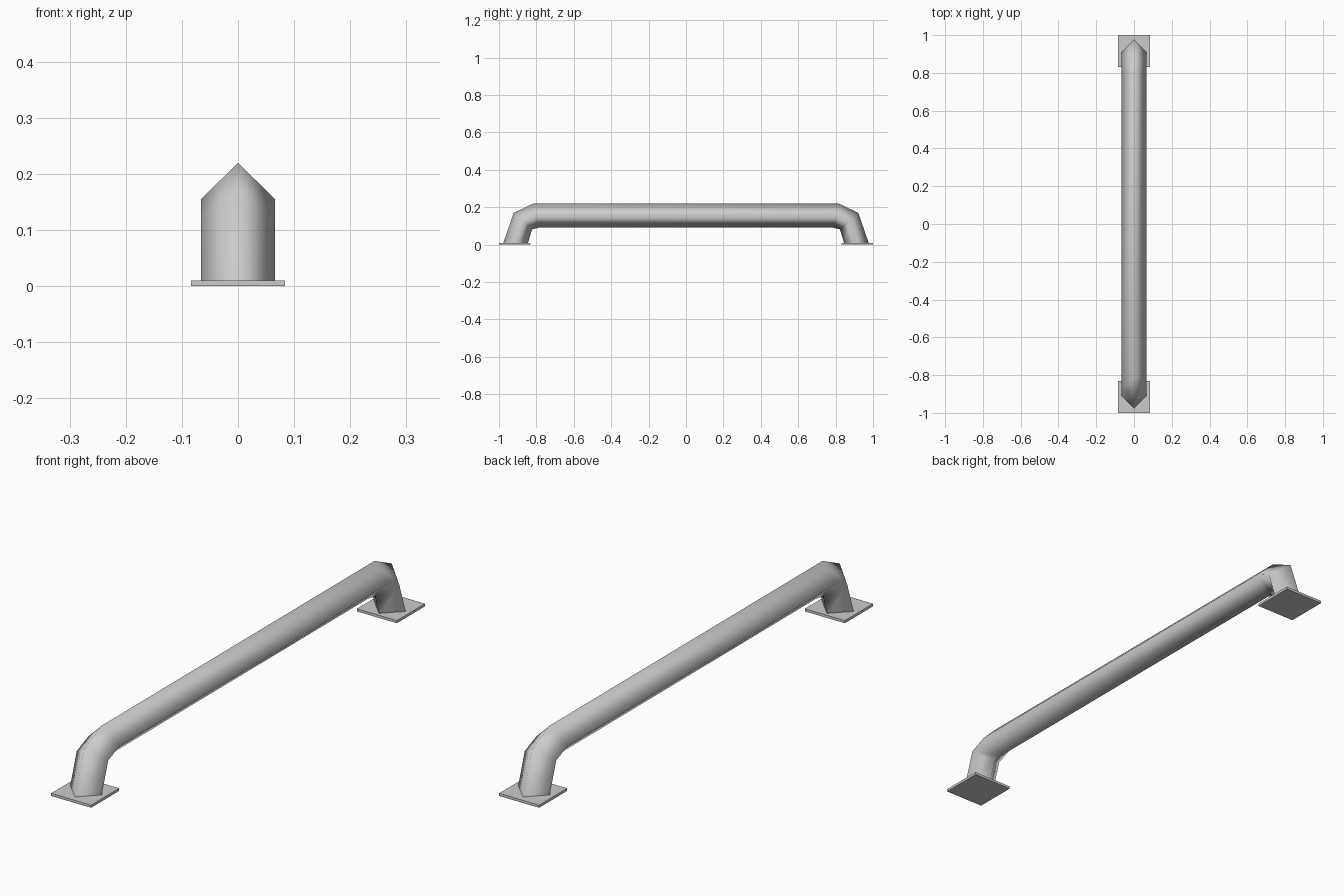
import bpy, bmesh
from math import cos, sin, radians
from mathutils import Vector

cube = bpy.data.objects.get("Cube")
if cube:
    bpy.data.objects.remove(cube, do_unlink=True)

grey = bpy.data.materials.new("light grey metal")
grey.use_nodes = True
colour = (0.6, 0.6, 0.6, 1)
grey.diffuse_color = colour
grey.node_tree.nodes["Principled BSDF"].inputs["Base Color"].default_value = colour


def finish(name, bm):
    bmesh.ops.recalc_face_normals(bm, faces=bm.faces)
    mesh = bpy.data.meshes.new(name)
    bm.to_mesh(mesh)
    bm.free()
    mesh.materials.append(grey)
    obj = bpy.data.objects.new(name, mesh)
    bpy.context.collection.objects.link(obj)
    return obj


# Bent rail: four-sided tube swept along a path in the y-z plane
RADIUS = 0.066
# y, z, tilt of the section's outward direction above horizontal
half_path = [(-0.913, 0.003, 0), (-0.872, 0.126, 42), (-0.803, 0.155, 77)]
sections = [(y, z, -cos(radians(a)), sin(radians(a))) for y, z, a in half_path]
sections += [(-y, z, -ny, nz) for y, z, ny, nz in reversed(sections)]

bm = bmesh.new()
rings = []
for y, z, ny, nz in sections:
    centre = Vector((0, y, z))
    out = Vector((0, ny, nz)) * RADIUS
    side = Vector((RADIUS, 0, 0))
    rings.append([bm.verts.new(centre + d) for d in (out, side, -out, -side)])
for a, b in zip(rings, rings[1:]):
    for i in range(4):
        j = (i + 1) % 4
        bm.faces.new((a[i], a[j], b[j], b[i]))
rail = finish("bent_rail", bm)
for face in rail.data.polygons:
    face.use_smooth = True

# Square mounting plates under both legs
for name, sign in (("front_plate", -1), ("back_plate", 1)):
    bm = bmesh.new()
    bmesh.ops.create_cube(bm, size=1)
    bmesh.ops.scale(bm, vec=(0.168, 0.168, 0.01), verts=bm.verts)
    bmesh.ops.translate(bm, vec=(0, sign * 0.916, 0.005), verts=bm.verts)
    finish(name, bm)
